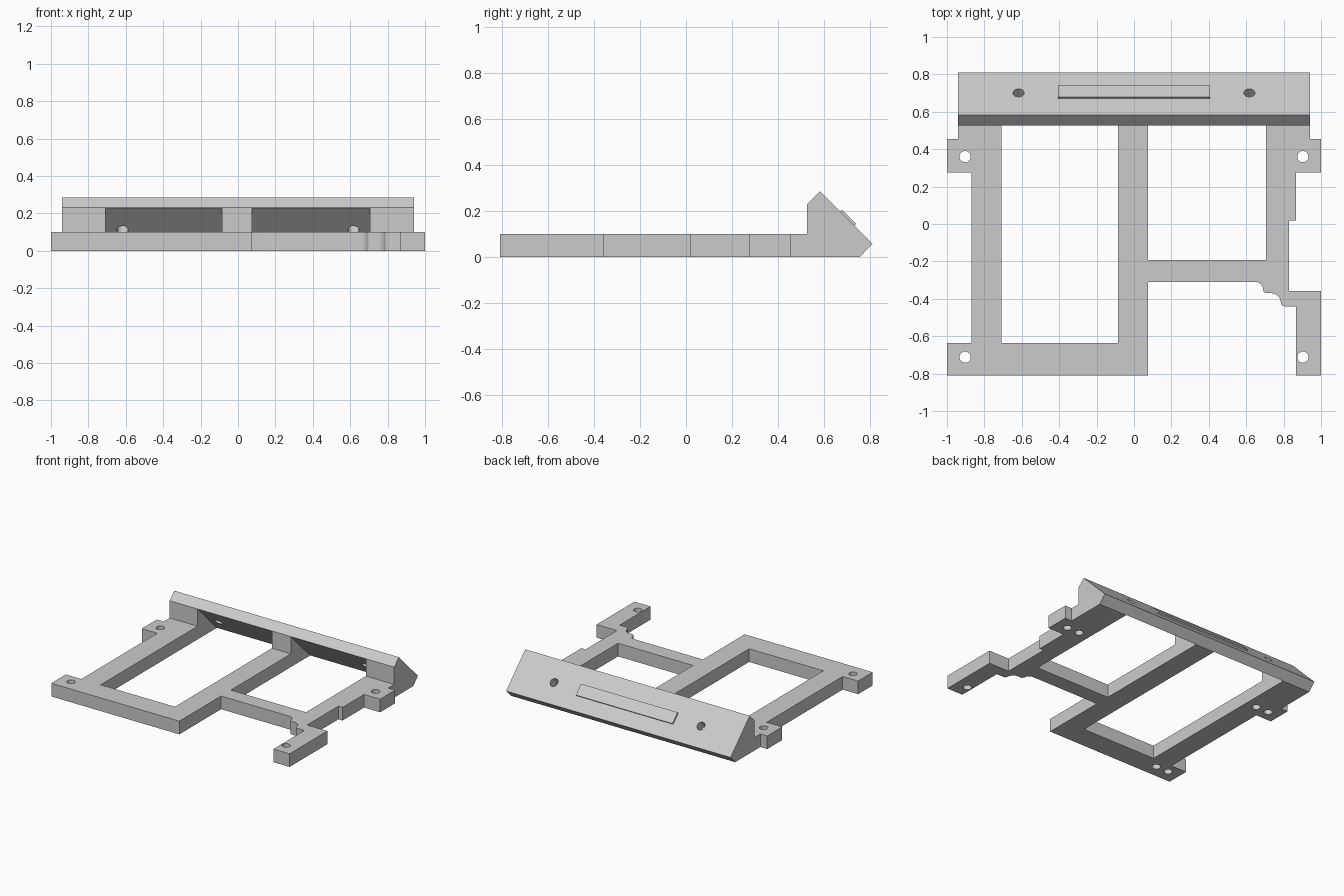
import bpy, bmesh
from math import pi, sin, cos
from mathutils import Matrix, Vector

if "Cube" in bpy.data.objects:
    bpy.data.objects.remove(bpy.data.objects["Cube"], do_unlink=True)

grey = bpy.data.materials.new("light grey plastic")
grey.use_nodes = True
grey.diffuse_color = (0.6, 0.6, 0.6, 1)
grey.node_tree.nodes["Principled BSDF"].inputs["Base Color"].default_value = (0.6, 0.6, 0.6, 1)


def finish(name, bm):
    bmesh.ops.recalc_face_normals(bm, faces=bm.faces)
    mesh = bpy.data.meshes.new(name)
    bm.to_mesh(mesh)
    bm.free()
    mesh.materials.append(grey)
    obj = bpy.data.objects.new(name, mesh)
    bpy.context.collection.objects.link(obj)
    return obj


def extrude(name, points, direction):
    """Prism from a flat outline swept along a direction."""
    bm = bmesh.new()
    face = bm.faces.new([bm.verts.new(p) for p in points])
    swept = bmesh.ops.extrude_face_region(bm, geom=[face], use_keep_orig=True)
    moved = [e for e in swept["geom"] if isinstance(e, bmesh.types.BMVert)]
    bmesh.ops.translate(bm, verts=moved, vec=direction)
    return finish(name, bm)


def side_prism(name, profile, x0, x1):
    return extrude(name, [(x0, y, z) for y, z in profile], (x1 - x0, 0, 0))


def cylinder(name, centre, radius, depth, tilt=0):
    bm = bmesh.new()
    place = Matrix.Translation(centre) @ Matrix.Rotation(tilt, 4, 'X')
    bmesh.ops.create_cone(bm, cap_ends=True, segments=32, radius1=radius,
                          radius2=radius, depth=depth, matrix=place)
    return finish(name, bm)


def combine(obj, tool, operation):
    mod = obj.modifiers.new(operation.title(), 'BOOLEAN')
    mod.operation = operation
    mod.solver = 'EXACT'
    mod.object = tool
    bpy.context.view_layer.objects.active = obj
    bpy.ops.object.modifier_apply(modifier=mod.name)
    bpy.data.objects.remove(tool, do_unlink=True)


def arc(cx, cy, r, start, end, steps=6):
    angles = [(start + (end - start) * i / steps) * pi / 180 for i in range(steps + 1)]
    return [(cx + r * cos(a), cy + r * sin(a)) for a in angles]


# Flat base plate, with the scalloped step beside the front right arm
scallops = (arc(0.65, -0.35, 0.04, 90, 0) + arc(0.71, -0.35, 0.02, 180, 270, 4)
            + arc(0.735, -0.42, 0.05, 90, 0) + arc(0.805, -0.42, 0.02, 180, 270, 4))
outline = ([(-1, -0.81), (0.075, -0.81), (0.075, -0.31)] + scallops
           + [(0.865, -0.44), (0.865, -0.81), (1, -0.81), (1, -0.357),
              (0.83, -0.357), (0.83, 0.018), (0.865, 0.018), (0.865, 0.275),
              (1, 0.275), (1, 0.455), (0.942, 0.455), (0.942, 0.6),
              (-0.942, 0.6), (-0.942, 0.455), (-1, 0.455), (-1, 0.275),
              (-0.87, 0.275), (-0.87, -0.635), (-1, -0.635)])
frame = extrude("bracket_frame", [(x, y, 0) for x, y in outline], (0, 0, 0.1))

# Sloped rear panel block
panel = side_prism("sloped_panel", [(0.527, 0), (0.755, 0), (0.811, 0.057),
                                    (0.582, 0.286), (0.527, 0.231)], -0.942, 0.942)
combine(frame, panel, 'UNION')

# Two openings that leave ribs and a thin sloped wall
for x0, x1, front in ((-0.708, -0.085, -0.635), (0.075, 0.705, -0.192)):
    cutter = side_prism("opening_cutter", [(front, -0.1), (0.857, -0.1),
                                           (0.527, 0.23), (front, 0.23)], x0, x1)
    combine(frame, cutter, 'DIFFERENCE')

# Mounting holes through the corners, and blind holes beside them underneath
for x, y in ((-0.903, 0.36), (0.903, 0.36), (-0.903, -0.712), (0.903, -0.712)):
    combine(frame, cylinder("hole_cutter", (x, y, 0.05), 0.03, 0.3), 'DIFFERENCE')
for x, y in ((-0.797, 0.36), (0.797, 0.36), (-0.797, -0.712)):
    combine(frame, cylinder("blind_cutter", (x, y, 0), 0.03, 0.14), 'DIFFERENCE')

# Holes square to the sloped panel
for x in (-0.617, 0.617):
    combine(frame, cylinder("panel_hole_cutter", (x, 0.673, 0.139), 0.03, 0.3, -pi / 4),
            'DIFFERENCE')

# Raised strip on the panel
strip = side_prism("raised_strip", [(0.671, 0.197), (0.679, 0.205),
                                    (0.741, 0.143), (0.733, 0.135)], -0.405, 0.405)

bpy.ops.object.select_all(action='DESELECT')
frame.select_set(True)
bpy.context.view_layer.objects.active = frame
bpy.ops.object.shade_smooth_by_angle(angle=pi / 6)
